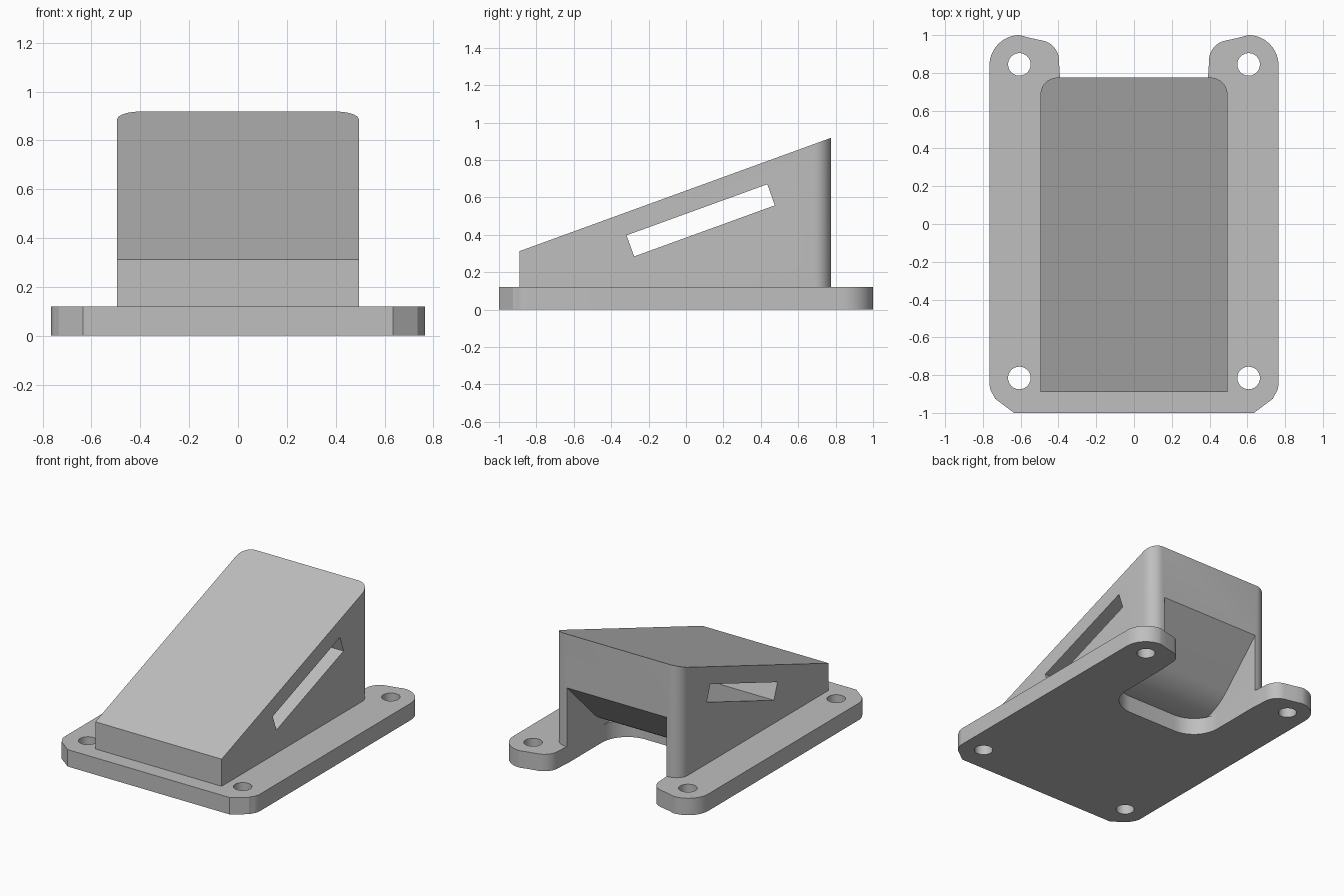
import bpy, bmesh
from math import radians, sin, cos, tan, pi
from mathutils import Vector

cube = bpy.data.objects.get("Cube")
if cube:
    bpy.data.objects.remove(cube, do_unlink=True)

grey = bpy.data.materials.new("plain grey")
grey.use_nodes = True
grey.diffuse_color = (0.52, 0.52, 0.52, 1)
grey.node_tree.nodes["Principled BSDF"].inputs["Base Color"].default_value = grey.diffuse_color


def prism(name, outline, start, end, axis="z"):
    """Extrude an outline along z (points are x, y) or along x (points are y, z)."""
    bm = bmesh.new()
    place = (lambda p: (p[0], p[1], start)) if axis == "z" else (lambda p: (start, p[0], p[1]))
    face = bm.faces.new([bm.verts.new(place(p)) for p in outline])
    moved = bmesh.ops.extrude_face_region(bm, geom=[face])["geom"]
    step = Vector((0, 0, end - start)) if axis == "z" else Vector((end - start, 0, 0))
    bmesh.ops.translate(bm, vec=step, verts=[v for v in moved if isinstance(v, bmesh.types.BMVert)])
    bmesh.ops.recalc_face_normals(bm, faces=bm.faces)
    mesh = bpy.data.meshes.new(name)
    bm.to_mesh(mesh)
    bm.free()
    mesh.materials.append(grey)
    obj = bpy.data.objects.new(name, mesh)
    bpy.context.collection.objects.link(obj)
    return obj


def arc(cx, cy, r, a0, a1, n=12):
    angles = [radians(a0 + (a1 - a0) * i / n) for i in range(n + 1)]
    return [(cx + r * cos(a), cy + r * sin(a)) for a in angles]


def mirrored(half):
    """Close a right-hand half outline across x = 0."""
    return half + [(-x, y) for x, y in reversed(half)]


def combine(target, tool, operation):
    tool.hide_render = True
    mod = target.modifiers.new(operation.lower(), "BOOLEAN")
    mod.operation, mod.solver, mod.object = operation, "EXACT", tool
    bpy.context.view_layer.objects.active = target
    bpy.ops.object.modifier_apply(modifier=mod.name)
    bpy.data.objects.remove(tool, do_unlink=True)


plate_top, inner, back = 0.12, 0.39, 0.775
notch_front = 0.185

# Base plate: chamfered front corners, two rounded ears at the back
half = [(0.635, -1), (0.735, -0.925)]
half += arc(0.665, -0.845, 0.1, -38, 0, 6)
half += arc(0.605, 0.84, 0.16, 0, 90, 14)
half += [(0.55, 0.985)] + arc(0.505, 0.865, 0.108, 105, 180, 10)
half += [(0.395, 0.82), (inner, 0.76)]
half += arc(inner - 0.2, notch_front + 0.2, 0.2, 0, -90, 12)
bracket = prism("wedge_bracket", mirrored(half), 0, plate_top)

# Sloped body with rounded back corners
body_half = [(0.495, -0.89)] + arc(0.405, back - 0.09, 0.09, 0, 90, 10)
body = prism("sloped_body", mirrored(body_half), plate_top, 1.2)
slope_top = prism("slope_cutter", [(-1.1, 0.236), (1.0, 0.9995), (1.0, 1.5), (-1.1, 1.5)], -1, 1, "x")
combine(body, slope_top, "DIFFERENCE")

# Rear recess: steep ceiling easing into the plate top
lip, radius = 0.537, 0.42
bend = back - (lip - plate_top) - radius * tan(pi / 8)
ceiling = arc(bend, plate_top + radius, radius, -90, -45, 12)
recess = [(back + 0.1, plate_top - 0.03), (bend, plate_top - 0.03)] + ceiling
recess += [(back + 0.1, lip + 0.1)]
combine(body, prism("recess_cutter", recess, -inner, inner, "x"), "DIFFERENCE")

# Tilted strap slot through both sides
slot = [(-0.318, 0.397), (0.435, 0.67), (0.475, 0.557), (-0.277, 0.284)]
combine(body, prism("slot_cutter", slot, -1, 1, "x"), "DIFFERENCE")
combine(bracket, body, "UNION")

# Four screw holes
for x in (-0.607, 0.607):
    for y in (-0.815, 0.845):
        hole = prism("hole_cutter", arc(x, y, 0.06, 0, 345, 23), -0.1, 0.3)
        combine(bracket, hole, "DIFFERENCE")

bpy.ops.object.select_all(action="DESELECT")
bracket.select_set(True)
bpy.context.view_layer.objects.active = bracket
bpy.ops.object.shade_smooth_by_angle(angle=radians(25))
